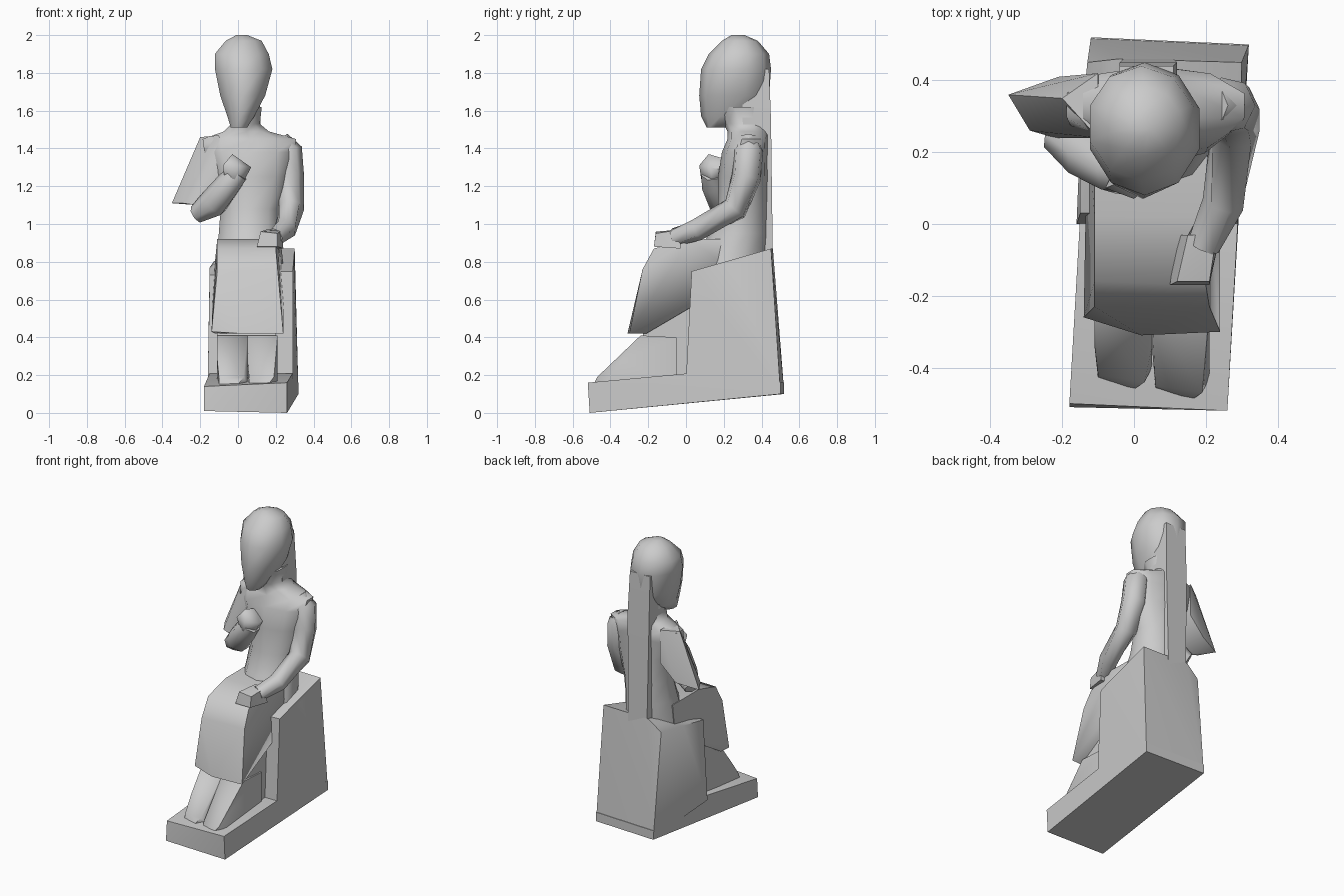
import bpy, bmesh, math
from mathutils import Vector

if "Cube" in bpy.data.objects:
    bpy.data.objects.remove(bpy.data.objects["Cube"], do_unlink=True)

UNIT = 0.01  # coordinates below are in hundredths

stone = bpy.data.materials.new("grey_stone")
stone.use_nodes = True
GREY = (0.6, 0.6, 0.6, 1)
stone.diffuse_color = GREY
stone.node_tree.nodes["Principled BSDF"].inputs["Base Color"].default_value = GREY


def finish(name, bm, angle):
    bmesh.ops.recalc_face_normals(bm, faces=bm.faces)
    mesh = bpy.data.meshes.new(name)
    bm.to_mesh(mesh)
    bm.free()
    mesh.materials.append(stone)
    obj = bpy.data.objects.new(name, mesh)
    bpy.context.collection.objects.link(obj)
    bpy.ops.object.select_all(action='DESELECT')
    obj.select_set(True)
    bpy.context.view_layer.objects.active = obj
    bpy.ops.object.shade_smooth_by_angle(angle=math.radians(angle))
    return obj


def hull(name, points, angle=60):
    """Faceted block wrapped around a few corner points."""
    bm = bmesh.new()
    for p in points:
        bm.verts.new(Vector(p) * UNIT)
    bmesh.ops.convex_hull(bm, input=bm.verts)
    loose = [v for v in bm.verts if not v.link_faces]
    bmesh.ops.delete(bm, geom=loose, context='VERTS')
    return finish(name, bm, angle)


def loft(name, rings, angle=60):
    """Skin a stack of equal rings and cap the ends."""
    bm = bmesh.new()
    rows = [[bm.verts.new(p * UNIT) for p in ring] for ring in rings]
    n = len(rows[0])
    for a, b in zip(rows, rows[1:]):
        for i in range(n):
            j = (i + 1) % n
            bm.faces.new((a[i], a[j], b[j], b[i]))
    bm.faces.new(rows[0])
    bm.faces.new(rows[-1])
    return finish(name, bm, angle)


def oval(z, x0, x1, y0, y1, n=10):
    """Level ring from its extents."""
    turns = [math.tau * i / n + math.pi / 2 for i in range(n)]
    return [Vector(((x0 + x1 + (x1 - x0) * math.cos(t)) / 2,
                    (y0 + y1 + (y1 - y0) * math.sin(t)) / 2, z)) for t in turns]


def limb(name, path, n=7):
    """Tube along points given as (x, y, z, radius)."""
    pts = [Vector(p[:3]) for p in path]
    rings = []
    for k, p in enumerate(pts):
        d = pts[min(k + 1, len(pts) - 1)] - pts[max(k - 1, 0)]
        side = d.cross(Vector((0, 1, 0))).normalized()
        up = side.cross(d).normalized()
        r = path[k][3]
        rings.append([p + r * (math.cos(math.tau * i / n) * side
                               + math.sin(math.tau * i / n) * up) for i in range(n)])
    return loft(name, rings)


# Sloping plinth and seat
hull("plinth", [(-18, -51, 1), (26, -51, 0), (32, 50, 10), (-12, 52, 10),
                (-18, -50, 14), (26, -52, 16), (29, 2, 21), (-15, 2, 21),
                (32, 50, 16), (-12, 52, 16)])
hull("throne", [(-16, 0, 18), (29, 0, 18), (32, 50, 11), (-12, 52, 11),
                (-15, 3, 73), (29, 3, 75), (30, 24, 79), (-15, 24, 77),
                (30, 45, 87), (-4, 46, 87), (-13, 45, 80)])

# Back support widening into the hair behind the head
hull("back_pillar", [(x, y, z) for x0, x1, y0, y1, z in
                     ((-3, 11, 33, 46, 80), (-4, 12, 30, 45, 155), (-4, 11, 30, 44, 182))
                     for x in (x0, x1) for y in (y0, y1)])

# Body from hips to neck
loft("torso", [oval(78, -13, 25, 4, 43), oval(95, -11, 23, 12, 44),
               oval(108, -10, 23, 17, 44), oval(125, -13, 28, 17, 44),
               oval(138, -19, 31, 19, 44), oval(145, -20, 32, 22, 44),
               oval(149, -8, 17, 22, 44), oval(153, -4, 12, 20, 44),
               oval(162, -5, 13, 16, 44)])

# Egg-shaped head with hair falling to the pillar
loft("head", [oval(151, -4, 5, 11, 23), oval(157, -6, 9, 8, 38),
              oval(168, -10, 15, 7, 44), oval(182, -13, 19, 8, 45),
              oval(190, -13, 17, 12, 44), oval(197, -7, 13, 19, 38),
              oval(200, -1, 5, 24, 31)])

# Skirt over the lap, with a flap hanging before the shins
hull("skirt", [(-11, 30, 92), (20, 30, 92), (-13, 30, 72), (24, 30, 72),
               (-11, 2, 92), (21, 2, 92), (-11, -16, 87), (20, -17, 87),
               (-11, -23, 75), (21, -23, 76), (-14, -26, 43), (24, -30, 42),
               (2, -31, 42), (-12, -20, 42), (21, -21, 42)])
hull("leg_support", [(x, y, z) for x in (-11, 20) for y, z in
                     ((-23, 45), (-22, 18), (4, 18), (4, 72), (-8, 72))])

# Shins joined together, flaring into feet
for name, x, toe in (("right_foot", -3, -46), ("left_foot", 13, -49)):
    hull(name, [(x - 8, -24, 41), (x + 8, -24, 41), (x - 8, -5, 40), (x + 8, -5, 40),
                (x - 8, -5, 15), (x + 8, -5, 15), (x - 8, -34, 28), (x + 8, -34, 28),
                (x - 7, toe + 4, 18), (x + 6, toe + 2, 19), (x + 3, toe, 15),
                (x - 7, toe + 3, 14), (x + 8, toe + 6, 15)])

# Left arm resting along the thigh
limb("left_arm", [(22, 33, 145, 5), (26, 33, 139, 8), (27, 32, 125, 8),
                  (28, 26, 108, 7), (25, 6, 97, 6), (19, -6, 93, 5)])
hull("left_hand", [(12, -16, 96), (21, -16, 95), (23, -3, 97), (15, -3, 97),
                   (10, -17, 88), (21, -17, 88), (24, -3, 87), (12, -3, 87)])

# Right arm: wide sleeve, forearm raised, fist at the chest
hull("right_sleeve", [(-20, 35, 146), (-10, 24, 147), (-10, 42, 147), (-35, 36, 111),
                      (-29, 26, 111), (-22, 24, 110), (-21, 41, 114), (-8, 25, 125),
                      (-10, 42, 125)])
limb("right_forearm", [(-22, 25, 105, 5), (-13, 20, 111, 8), (-5, 15, 121, 7),
                       (0, 14, 127, 6)])
hull("right_fist", [(-3, 12, 137), (7, 13, 130), (-8, 10, 131), (-7, 12, 123),
                    (1, 14, 119), (0, 7, 131), (-2, 8, 124), (-2, 22, 134),
                    (5, 22, 128), (-3, 22, 122)])
